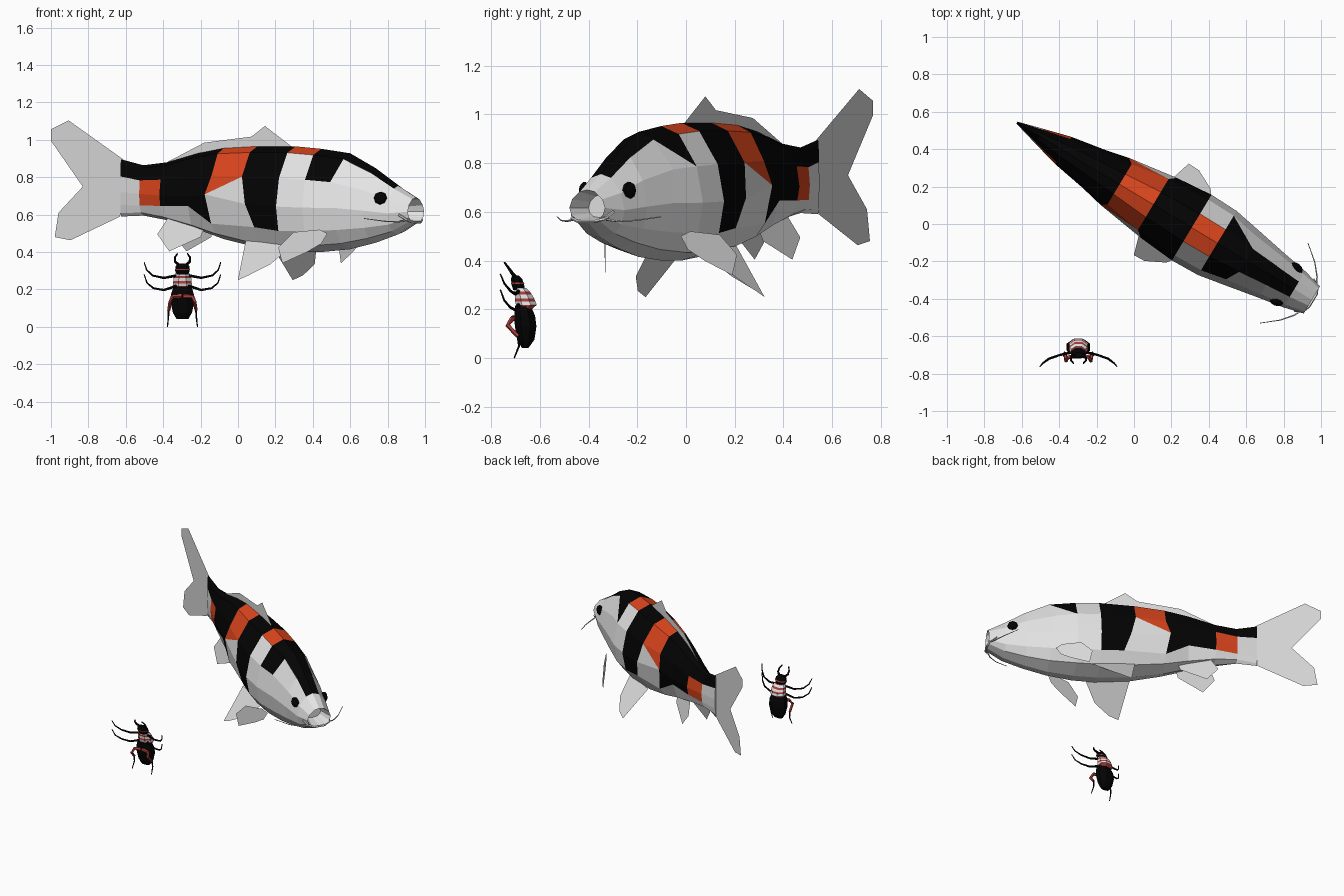
import bpy, bmesh, math
from mathutils import Vector

if "Cube" in bpy.data.objects:
    bpy.data.objects.remove(bpy.data.objects["Cube"])

def material(name, rgb):
    m = bpy.data.materials.new(name)
    m.diffuse_color = (*rgb, 1)
    m.use_nodes = True
    m.node_tree.nodes["Principled BSDF"].inputs["Base Color"].default_value = m.diffuse_color
    return m

WHITE = material("pearl white", (0.78, 0.78, 0.78))
BLACK = material("ink black", (0.001, 0.001, 0.001))
ORANGE = material("orange", (0.72, 0.06, 0.012))
GREY = material("fin grey", (0.7, 0.7, 0.7))
RED = material("beetle red", (0.42, 0.05, 0.045))

# Fish frame: s along the body towards the nose, w to its left, z up
CA, SA = math.cos(math.radians(31)), math.sin(math.radians(31))

def fish(s, w, z):
    return Vector((CA * s + SA * w, 0.166 - SA * s + CA * w, z))

def bug(x, y, z):
    return Vector((x - 0.297, y, z))

def finish(name, bm, mats):
    bmesh.ops.recalc_face_normals(bm, faces=bm.faces[:])
    me = bpy.data.meshes.new(name)
    bm.to_mesh(me)
    bm.free()
    for m in mats:
        me.materials.append(m)
    ob = bpy.data.objects.new(name, me)
    bpy.context.collection.objects.link(ob)
    return ob

def loft(name, rings, mats, rule=lambda i, j: 0):
    """Skin closed rings of points; rule(ring, side) gives the colour,
    or a pair of colours for a quad cut along its diagonal."""
    bm = bmesh.new()
    vs = [[bm.verts.new(p) for p in r] for r in rings]
    n = len(rings[0])
    for i in range(len(vs) - 1):
        for j in range(n):
            k = (j + 1) % n
            a, b, c, d = vs[i][j], vs[i][k], vs[i + 1][k], vs[i + 1][j]
            col = rule(i, j)
            if isinstance(col, int):
                bm.faces.new((a, b, c, d)).material_index = col
            else:  # the triangle at the upper rear corner gets the first colour
                tris = ((a, b, d), (b, c, d)) if j < n // 2 else ((a, b, c), (a, c, d))
                for t, m in zip(tris, col):
                    bm.faces.new(t).material_index = m
    bm.faces.new(vs[0])
    bm.faces.new(vs[-1])
    return finish(name, bm, mats)

def tube(name, pts, r0, r1, mat, sides=5):
    """Tapered tube along a path."""
    rings = []
    for i, p in enumerate(pts):
        d = (pts[min(i + 1, len(pts) - 1)] - pts[max(i - 1, 0)]).normalized()
        a = d.cross(Vector((0.3, 0.5, 0.81))).normalized()
        b = d.cross(a)
        r = r0 + (r1 - r0) * i / (len(pts) - 1)
        rings.append([p + r * (math.cos(t) * a + math.sin(t) * b)
                      for t in (2 * math.pi * k / sides for k in range(sides))])
    return loft(name, rings, [mat])

def sheet(name, pts, mat=GREY):
    bm = bmesh.new()
    bm.faces.new([bm.verts.new(p) for p in pts])
    return finish(name, bm, [mat])

# Fish body: (s, top, bottom, half width); the last station is the hollow mouth
STATIONS = [(-.73, .896, .59, .006), (-.59, .864, .595, .045), (-.44, .88, .57, .085),
            (-.25, .928, .52, .118), (-.09, .955, .47, .147), (.12, .965, .425, .187),
            (.36, .965, .40, .205), (.52, .952, .40, .20), (.70, .928, .415, .167),
            (.86, .848, .45, .137), (1.0, .755, .495, .113), (1.11, .69, .56, .085),
            (1.0, .67, .575, .06)]
HALF = [(0, 1), (.42, .94), (.85, .70), (1, .43), (.88, .2), (.6, .06), (0, 0)]
SECTION = HALF + [(-u, v) for u, v in HALF[-2:0:-1]]
# Small nudges (s, z) of section points that make the colour patches slant
NUDGE = {(2, 4): (0, .015), (3, 4): (0, .045), (4, 4): (0, -.015), (4, 3): (-.03, .03),
         (5, 3): (.035, 0), (5, 4): (.08, 0), (8, 2): (-.04, 0)}

# Colour of each row from the back downwards, per band from tail to head
BANDS = [{0: 1, 1: 1}, {0: 1, 1: 1, 2: 2, 3: 2}, dict.fromkeys(range(4), 1),
         dict.fromkeys(range(4), 1), {0: 2, 1: 2, 2: (2, 0)}, dict.fromkeys(range(4), 1),
         {0: 2}, {0: 1, 1: 1}, {0: 1}, {0: 1}, {}, {}]

def koi_colour(i, j):
    if (i, j) == (7, 1):      # head patch is smaller on the left cheek
        return (1, 0)
    return BANDS[i].get(min(j, 11 - j), 0)

def body_ring(i):
    s, hi, lo, hw = STATIONS[i]
    ring = []
    for j, (u, v) in enumerate(SECTION):
        ds, dz = NUDGE.get((i, min(j, 12 - j)), (0, 0))
        ring.append(fish(s + ds, u * hw, lo + v * (hi - lo) + dz))
    return ring

loft("fish_body", [body_ring(i) for i in range(len(STATIONS))],
     [WHITE, BLACK, ORANGE], koi_colour)

# Tail and dorsal fins lie in the middle plane, given as (x in front view, z)
def mid_fin(name, pts):
    sheet(name, [fish(x / CA, 0, z) for x, z in pts])

mid_fin("tail_fin", [(-.612, .894), (-.906, 1.104), (-1, 1.056), (-1, .995), (-.83, .75),
                     (-.96, .61), (-.98, .48), (-.896, .463), (-.63, .59)])
mid_fin("dorsal_fin", [(-.40, .87), (-.18, .985), (.072, 1.017), (.144, 1.074),
                       (.29, .962), (.10, .95), (-.08, .94), (-.22, .91)])

# Paired parts of the fish
for side, k in (("right", -1), ("left", 1)):
    def F(s, w, z):
        return fish(s, k * w, z)
    sheet(side + "_pectoral_fin", [F(.63 - .19 * t, .205 + .11 * t, z) for t, z in
          ((-.2, .50), (0, .52), (.63, .506), (1, .424), (.9, .34), (.3, .40), (-.05, .445))])
    sheet(side + "_pelvic_fin", [F(.12, .12, .46), F(.17, .285, .25), F(.235, .283, .275),
                                 F(.34, .23, .335), F(.42, .12, .44)])
    sheet(side + "_anal_fin", [F(-.40, .04, .60), F(-.455, .08, .495), F(-.375, .09, .404),
                               F(-.20, .055, .48), F(-.18, .04, .54)])
    tube(side + "_barbel", [F(1.09, .08, .568), F(1.07, .12, .562), F(1.02, .18, .565),
                            F(.935, .25, .58)], .005, .002, GREY)
    # Eye: flattened faceted ball
    bm = bmesh.new()
    bmesh.ops.create_uvsphere(bm, u_segments=8, v_segments=5, radius=.036)
    for v in bm.verts:
        x, y, z = v.co
        v.co = F(.953 + x, .107 + z * .6 - x * .15, .688 + y)
    finish(side + "_eye", bm, [BLACK])

# Lip around the lower mouth
tube("lip", [fish(s, w, z) for s, w, z in ((1.06, -.098, .60), (1.10, -.078, .572),
     (1.115, -.04, .56), (1.115, .04, .56), (1.10, .078, .572), (1.06, .098, .60))],
     .007, .007, GREY)

# Beetle body parts: elliptical rings (z, y, rx, ry)
def beetle_part(name, rings, mats, rule=lambda i, j: 0, n=8):
    loft(name, [[bug(rx * math.cos(t), y + ry * math.sin(t), z)
                 for t in (2 * math.pi * (j + .5) / n for j in range(n))]
                for z, y, rx, ry in rings], mats, rule)

beetle_part("beetle_abdomen", [(.042, -.66, .034, .015), (.075, -.657, .055, .038),
            (.13, -.658, .068, .048), (.175, -.662, .066, .046), (.215, -.67, .052, .034)], [BLACK])
beetle_part("beetle_thorax", [(.20, -.665, .05, .035), (.218, -.655, .056, .046),
            (.233, -.66, .054, .045), (.245, -.662, .053, .042), (.26, -.667, .051, .038),
            (.272, -.672, .049, .034), (.287, -.68, .04, .028)],
            [RED, WHITE], lambda i, j: i % 2)
beetle_part("beetle_head", [(.28, -.685, .034, .026), (.30, -.69, .042, .028),
            (.325, -.695, .04, .025), (.338, -.70, .026, .015)], [BLACK])
beetle_part("beetle_collar", [(.303, -.69, .0435, .0295), (.309, -.692, .0435, .0285)], [RED])

# Beetle limbs
for side, k in (("right", -1), ("left", 1)):
    def path(*pts):
        return [bug(k * x, y, z) for x, y, z in pts]
    tube(side + "_mandible", path((.02, -.70, .33), (.04, -.715, .35), (.04, -.73, .372),
                                  (.026, -.745, .392)), .009, .004, BLACK)
    tube(side + "_front_leg", path((.03, -.685, .275), (.10, -.70, .262), (.16, -.72, .275),
                                   (.192, -.745, .305), (.205, -.762, .345)), .008, .003, BLACK)
    tube(side + "_middle_leg", path((.03, -.685, .22), (.10, -.70, .197), (.155, -.72, .207),
                                    (.19, -.745, .235), (.205, -.762, .28)), .008, .003, BLACK)
    tube(side + "_hind_thigh", path((.005, -.705, .165), (.055, -.712, .162), (.066, -.732, .135),
                                    (.073, -.69, .09)), .012, .009, RED)
    tube(side + "_hind_foot", path((.073, -.69, .095), (.075, -.685, .05), (.08, -.705, 0)),
         .006, .003, BLACK)
